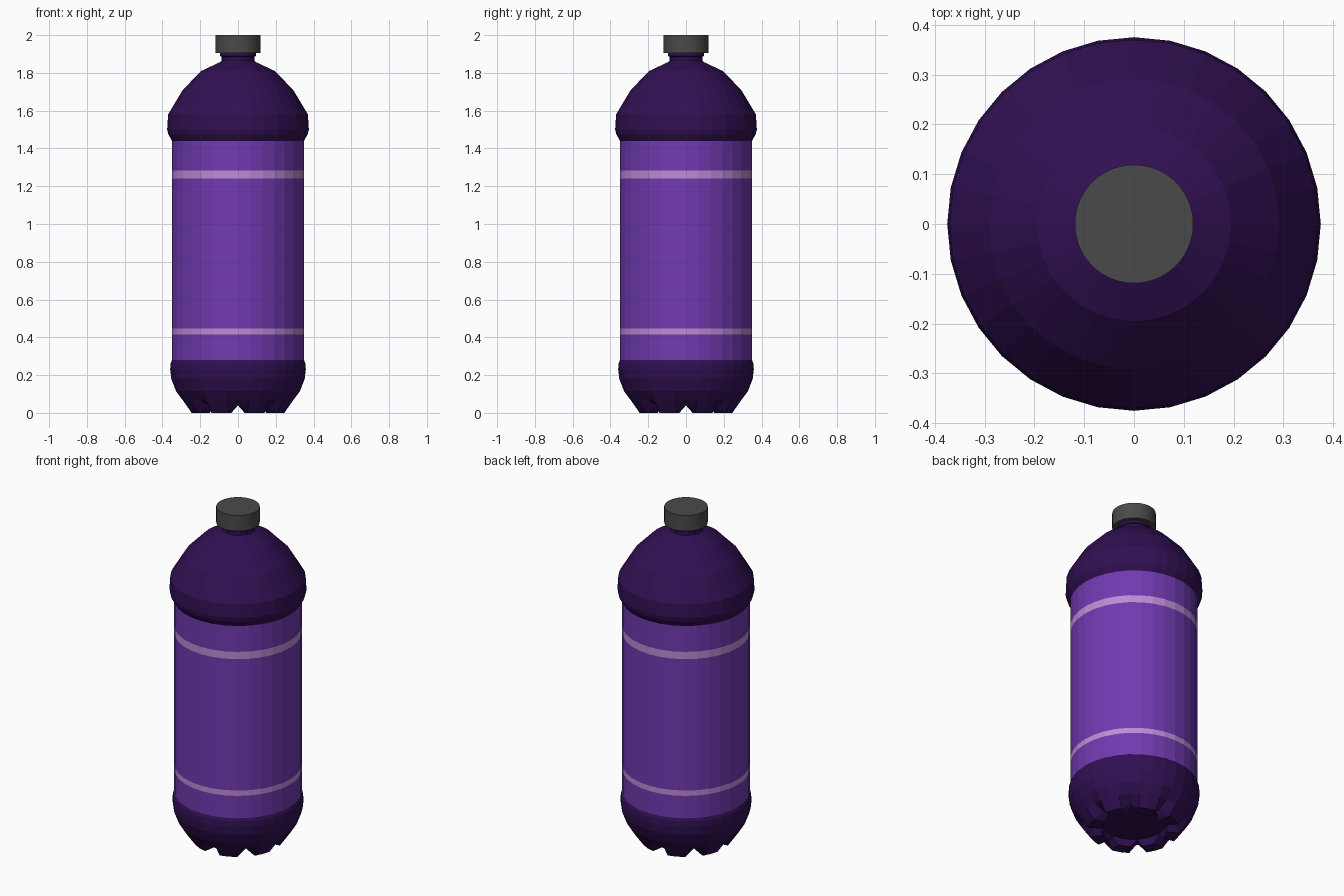
import bpy, bmesh, math

if "Cube" in bpy.data.objects:
    bpy.data.objects.remove(bpy.data.objects["Cube"])


def material(name, rgb):
    m = bpy.data.materials.new(name)
    m.diffuse_color = (*rgb, 1)
    m.use_nodes = True
    m.node_tree.nodes["Principled BSDF"].inputs["Base Color"].default_value = m.diffuse_color
    return m


DARK = material("dark purple plastic", (0.030, 0.005, 0.085))
LABEL = material("purple label", (0.165, 0.042, 0.44))
STRIPE = material("lilac stripe", (0.52, 0.26, 0.68))
GREY = material("cap grey", (0.068, 0.068, 0.068))


def lathe(name, rings, sides, mats, pick=lambda z: 0):
    """Each ring is (r, z) or (r, z, valley_r, valley_z) for the lobed foot."""
    bm = bmesh.new()
    loops = []
    for ring in rings:
        loop = []
        for i in range(sides):
            valley = len(ring) == 4 and i % 4 == 0
            r, z = ring[2:] if valley else ring[:2]
            a = math.tau * i / sides
            loop.append(bm.verts.new((r * math.cos(a), r * math.sin(a), z)))
        loops.append(loop)
    for lo, hi in zip(loops, loops[1:]):
        for i in range(sides):
            j = (i + 1) % sides
            f = bm.faces.new((lo[i], lo[j], hi[j], hi[i]))
            f.material_index = pick(f.calc_center_median().z)
    bm.faces.new(loops[0][::-1])
    bm.faces.new(loops[-1])
    bmesh.ops.recalc_face_normals(bm, faces=bm.faces)
    me = bpy.data.meshes.new(name)
    bm.to_mesh(me)
    bm.free()
    for m in mats:
        me.materials.append(m)
    ob = bpy.data.objects.new(name, me)
    bpy.context.collection.objects.link(ob)
    return ob


def body_colour(z):
    if 0.415 < z < 0.447 or 1.24 < z < 1.284:
        return 2
    return 1 if 0.28 < z < 1.44 else 0


# Bottle body: raised floor, eight feet, label with two stripes, shoulder, neck
body = [
    (0.17, 0.04), (0.18, 0.0, 0.18, 0.04), (0.25, 0.0, 0.215, 0.04),
    (0.293, 0.06, 0.28, 0.07), (0.328, 0.115), (0.353, 0.18), (0.359, 0.23),
    (0.356, 0.265), (0.349, 0.28),
    (0.349, 0.415), (0.349, 0.447), (0.349, 1.24), (0.349, 1.284), (0.349, 1.44),
    (0.369, 1.475), (0.375, 1.50), (0.370, 1.58), (0.292, 1.71), (0.195, 1.81),
    (0.095, 1.857), (0.088, 1.865), (0.088, 1.885), (0.095, 1.89), (0.095, 1.906),
]
lathe("bottle_body", body, 32, [DARK, LABEL, STRIPE], body_colour)

# Screw cap
lathe("cap", [(0.119, 1.905), (0.119, 2.0)], 64, [GREY])
